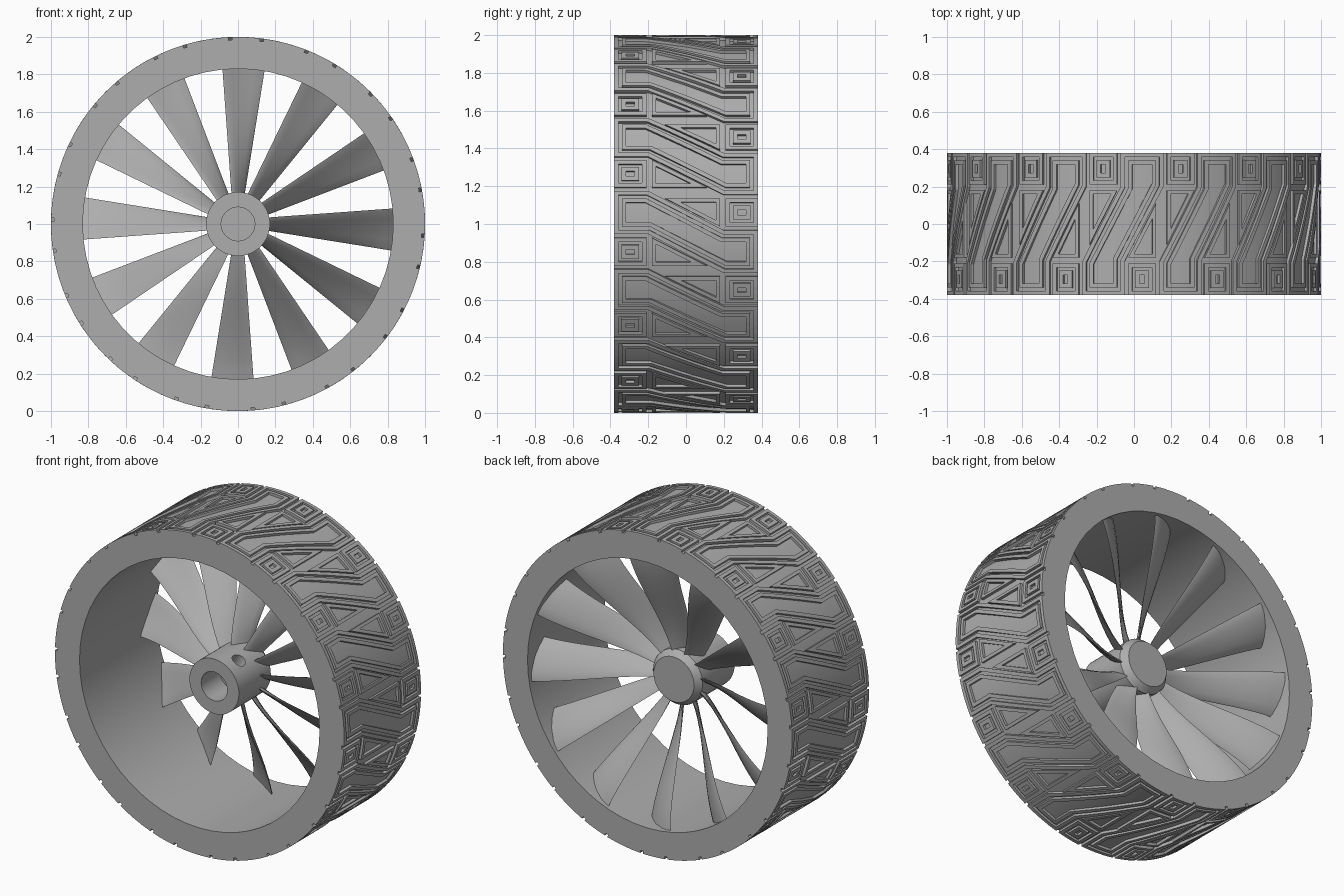
import bpy, bmesh, math
from mathutils import Vector

if "Cube" in bpy.data.objects:
    bpy.data.objects.remove(bpy.data.objects["Cube"])

CENTRE = Vector((0, 0, 1))
HALF = 0.38          # half width of the wheel
BASE, TOP = 0.985, 1.0
INNER = 0.83

grey = bpy.data.materials.new("plain grey")
grey.use_nodes = True
colour = (0.42, 0.42, 0.42, 1)
grey.diffuse_color = colour
grey.node_tree.nodes["Principled BSDF"].inputs["Base Color"].default_value = colour


def polar(r, angle, y):
    return CENTRE + Vector((r * math.cos(angle), y, r * math.sin(angle)))


def make_object(name, bm, smooth=True):
    bmesh.ops.recalc_face_normals(bm, faces=bm.faces)
    mesh = bpy.data.meshes.new(name)
    bm.to_mesh(mesh)
    bm.free()
    mesh.materials.append(grey)
    obj = bpy.data.objects.new(name, mesh)
    bpy.context.collection.objects.link(obj)
    bpy.ops.object.select_all(action='DESELECT')
    obj.select_set(True)
    bpy.context.view_layer.objects.active = obj
    if smooth:
        bpy.ops.object.shade_smooth_by_angle(angle=math.radians(30))
    return obj


def bridge(bm, a, b):
    for i in range(len(a)):
        j = (i + 1) % len(a)
        bm.faces.new((a[i], a[j], b[j], b[i]))


def lathe(name, profile, segments, closed):
    bm = bmesh.new()
    rings = [[bm.verts.new(polar(r, math.tau * i / segments, y))
              for i in range(segments)] for r, y in profile]
    for a, b in zip(rings, rings[1:]):
        bridge(bm, a, b)
    if closed:
        bridge(bm, rings[-1], rings[0])
    else:
        bm.faces.new(rings[0])
        bm.faces.new(rings[-1])
    return make_object(name, bm)


# Rim band
lathe("rim", [(BASE, -HALF), (BASE, HALF), (INNER, HALF), (INNER, -HALF)], 60, True)

# Hub with a blind bore and a set screw hole
hub = lathe("hub", [(0.09, -0.05), (0.09, -0.235), (0.171, -0.235),
                    (0.171, 0.08), (0.14, 0.12)], 48, False)
hole_angle = math.radians(58)
bpy.ops.mesh.primitive_cylinder_add(
    vertices=24, radius=0.042, depth=0.2, location=polar(0.17, hole_angle, -0.12),
    rotation=(0, math.pi / 2 - hole_angle, 0))
cutter = bpy.context.object
cutter.name = "screw_hole_cutter"
cutter.hide_render = True
cut = hub.modifiers.new("screw hole", 'BOOLEAN')
cut.operation = 'DIFFERENCE'
cut.object = cutter
cut.solver = 'EXACT'
bpy.context.view_layer.objects.active = hub
bpy.ops.object.modifier_apply(modifier=cut.name)
bpy.data.objects.remove(cutter)


# Twisted fan blades: lens sections swept from hub to rim
def add_blade(bm, angle, steps=12, chord_steps=6):
    radial = Vector((math.cos(angle), 0, math.sin(angle)))
    tangent = Vector((-math.sin(angle), 0, math.cos(angle)))
    sections = []
    for k in range(steps + 1):
        t = k / steps
        r = 0.15 + (INNER + 0.015 - 0.15) * t
        ease = t * t * (3 - 2 * t)
        sweep = 0.03 + 0.26 * (0.5 * ease + 0.5 * t)
        half_w = 0.034 + 0.08 * t
        half_d = 0.055 + 0.015 * t
        chord = Vector((half_w, -half_d))
        normal = Vector((half_d, half_w)).normalized()
        loop = []
        for i in range(2 * chord_steps):
            a = math.tau * i / (2 * chord_steps)
            camber = 0.018 * t * math.sin(a) ** 2
            p = chord * math.cos(a) + normal * (0.011 * math.sin(a) + camber)
            shift = p.x - 0.03 * t
            # keep the tip following the round rim
            fit = math.sqrt(max(r * r - shift * shift, 0.01))
            loop.append(bm.verts.new(CENTRE + radial * fit + tangent * shift
                                     + Vector((0, sweep + p.y, 0))))
        sections.append(loop)
    for a, b in zip(sections, sections[1:]):
        bridge(bm, a, b)
    bm.faces.new(sections[0])
    bm.faces.new(sections[-1])


bm = bmesh.new()
for k in range(12):
    add_blade(bm, math.radians(90 + 30 * k))
make_object("fan_blades", bm)


# Tread: raised outlines drawn flat as (y, arc) and wrapped on the rim
def inset(points, d):
    pts = [Vector(p) for p in points]
    n = len(pts)
    area = sum(pts[i - 1].x * pts[i].y - pts[i].x * pts[i - 1].y for i in range(n))
    sign = 1 if area > 0 else -1
    out = []
    for i in range(n):
        e1 = (pts[i] - pts[i - 1]).normalized()
        e2 = (pts[(i + 1) % n] - pts[i]).normalized()
        n1 = Vector((-e1.y, e1.x)) * sign
        n2 = Vector((-e2.y, e2.x)) * sign
        out.append(pts[i] + (n1 + n2) * (d / (1 + n1.dot(n2))))
    return out


def add_outline(bm, shape, start, end, offset):
    outer, inner = inset(shape, start), inset(shape, end)
    flat_out, flat_in = [], []
    for i in range(len(outer)):
        j = (i + 1) % len(outer)
        n = max(1, math.ceil((outer[j] - outer[i]).length / 0.07))
        for s in range(n):
            flat_out.append(outer[i].lerp(outer[j], s / n))
            flat_in.append(inner[i].lerp(inner[j], s / n))
    loops = [[bm.verts.new(polar(r, p.y + offset, p.x)) for p in flat]
             for flat, r in ((flat_out, TOP), (flat_in, TOP),
                             (flat_in, BASE - 0.01), (flat_out, BASE - 0.01))]
    for i in range(4):
        bridge(bm, loops[i], loops[(i + 1) % 4])


PITCH = math.tau / 15
STEP = PITCH / 2
phase = math.radians(3.5)
BOX, BAND, EDGE = 0.075, 0.115, 0.2
box = [(EDGE + 0.01, -BOX), (HALF, -BOX), (HALF, BOX), (EDGE + 0.01, BOX)]
band = [(-HALF, -BAND), (-EDGE, -BAND), (EDGE, -BAND - STEP), (HALF, -BAND - STEP),
        (HALF, BAND - STEP), (EDGE, BAND - STEP), (-EDGE, BAND), (-HALF, BAND)]
triangle = [(0.18, BOX), (-0.11, BOX), (0.18, BOX - 0.15)]


def turned(shape):
    return [(-y, -s) for y, s in shape]


motifs = [
    (box, 0, ((0, 0.022), (0.038, 0.062))),
    (turned(box), STEP, ((0, 0.022), (0.038, 0.062))),
    (band, 0, ((0, 0.022), (0.04, 0.062))),
    (triangle, 0, ((0, 0.02),)),
    (turned(triangle), STEP, ((0, 0.02),)),
]
bm = bmesh.new()
for k in range(15):
    for shape, shift, outlines in motifs:
        for start, end in outlines:
            add_outline(bm, shape, start, end, phase + shift + PITCH * k)
make_object("tread", bm, smooth=False)
